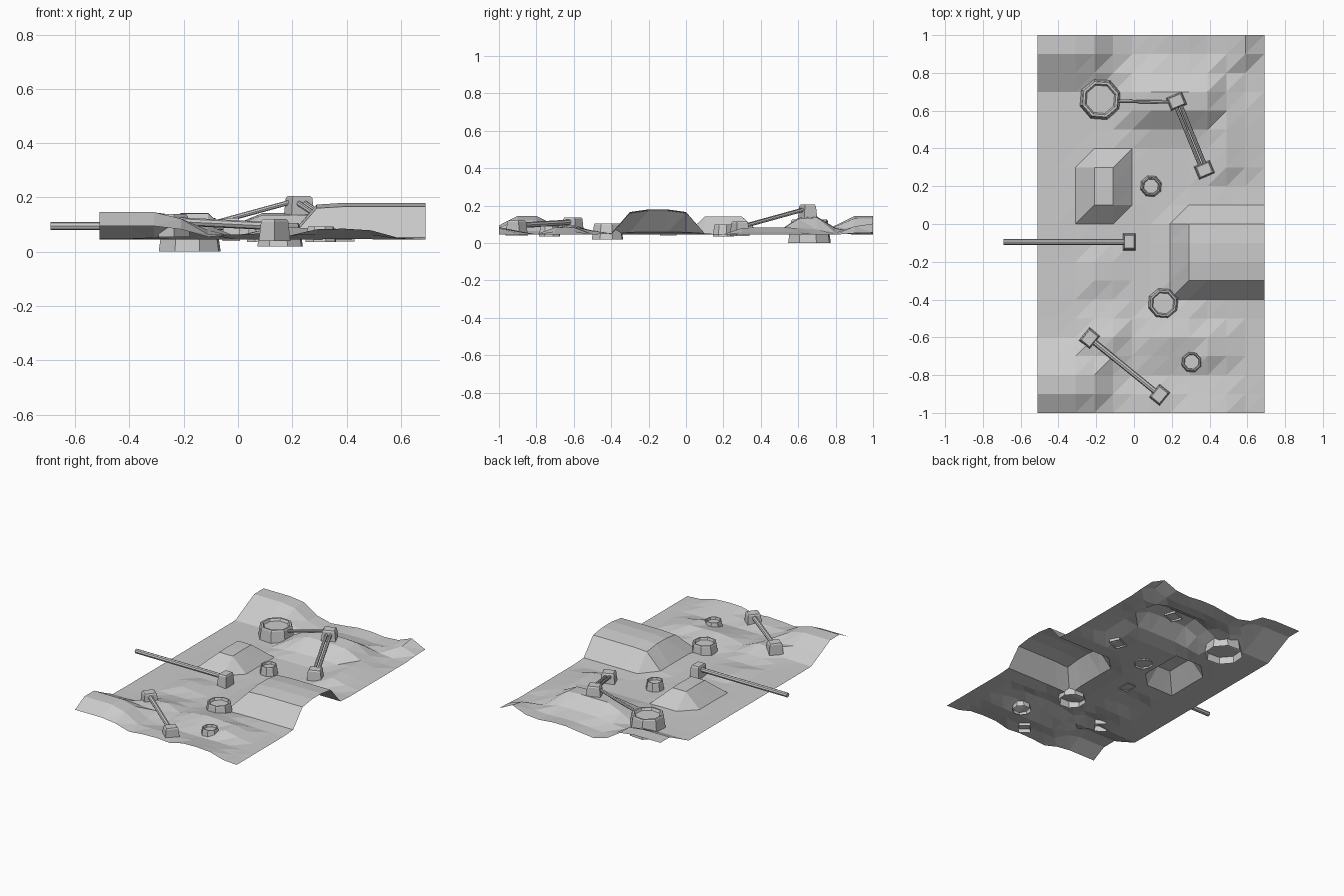
import bpy, bmesh, math
from mathutils import Vector, Matrix

if "Cube" in bpy.data.objects:
    bpy.data.objects.remove(bpy.data.objects["Cube"], do_unlink=True)

BASE = 0.045


def add_object(name, bm):
    mesh = bpy.data.meshes.new(name)
    bm.normal_update()
    bm.to_mesh(mesh)
    bm.free()
    obj = bpy.data.objects.new(name, mesh)
    bpy.context.collection.objects.link(obj)
    return obj


# Hills: centre x, centre y, half width, half depth, slope width, height
HILLS = [
    (-0.51, 1.0, 0.47, 0.31, 0.22, 0.1),     # back right corner ridge
    (-0.51, -0.85, 0.47, 0.27, 0.25, 0.105),  # front right corner ridge
    (-0.16, 0.2, 0.16, 0.21, 0.12, 0.1),     # mound beside the middle
    (0.69, -0.15, 0.53, 0.27, 0.15, 0.135),  # large side hill
    (0.22, 0.66, 0.34, 0.22, 0.2, 0.1),      # back hill
    (0.5, 0.45, 0.15, 0.27, 0.15, 0.04),
    (0.58, 1.0, 0.15, 0.2, 0.15, 0.06),
    (0.25, 0.97, 0.25, 0.17, 0.2, 0.03),
    (-0.18, -0.25, 0.15, 0.15, 0.15, 0.03),
    (0.2, -0.6, 0.25, 0.2, 0.2, 0.045),
    (0.4, -0.65, 0.17, 0.17, 0.17, 0.05),
    (-0.15, -0.62, 0.2, 0.2, 0.2, 0.06),
    (0.38, -1.0, 0.26, 0.2, 0.2, 0.04),
    (0.08, -0.95, 0.2, 0.15, 0.15, 0.03),
]


def ramp(reach, width):
    t = min(max(reach / width, 0), 1)
    return t * t * (3 - 2 * t)


def height(x, y):
    return BASE + max(h * ramp(rx - abs(x - cx), w) * ramp(ry - abs(y - cy), w)
                      for cx, cy, rx, ry, w, h in HILLS)


# Ground sheet, every cell split along the same diagonal
bm = bmesh.new()
rows = []
for j in range(21):
    row = []
    for i in range(13):
        x, y = -0.51 + i / 10, -1 + j / 10
        row.append(bm.verts.new((x, y, height(x, y))))
    rows.append(row)
for low, high in zip(rows, rows[1:]):
    for i in range(12):
        bm.faces.new((low[i], low[i + 1], high[i + 1]))
        bm.faces.new((low[i], high[i + 1], high[i]))
add_object("ground", bm)


# Octagonal tapered basin with rim, recessed floor and open underside
def basin(name, x, y, radius, bottom, top):
    profile = [(1, bottom), (0.86, top - 0.008), (0.82, top),
               (0.72, top), (0.65, top - 0.015)]
    bm = bmesh.new()
    rings = []
    for scale, z in profile:
        ring = []
        for k in range(8):
            a = math.tau * (k + 0.4) / 8
            ring.append(bm.verts.new((x + radius * scale * math.cos(a),
                                      y + radius * scale * math.sin(a), z)))
        rings.append(ring)
    for a, b in zip(rings, rings[1:]):
        for k in range(8):
            n = (k + 1) % 8
            bm.faces.new((a[k], a[n], b[n], b[k]))
    bm.faces.new(rings[-1])
    add_object(name, bm)


basin("large_basin", -0.178, 0.66, 0.12, 0.0, 0.125)
basin("medium_basin", 0.155, -0.42, 0.088, 0.02, 0.105)
basin("small_basin_back", 0.09, 0.2, 0.06, 0.035, 0.1)
basin("small_basin_front", 0.305, -0.73, 0.06, 0.035, 0.092)


# Tapered block with chamfered top and open underside
def block(name, x, y, bottom, top, angle, along=0.075, across=0.092):
    bm = bmesh.new()
    rings = []
    for scale, z in ((1, bottom), (0.86, top - 0.008), (0.74, top)):
        rings.append([bm.verts.new((sx * along * scale / 2, sy * across * scale / 2, z))
                      for sx, sy in ((-1, -1), (1, -1), (1, 1), (-1, 1))])
    for a, b in zip(rings, rings[1:]):
        for k in range(4):
            n = (k + 1) % 4
            bm.faces.new((a[k], a[n], b[n], b[k]))
    bm.faces.new(rings[-1])
    bm.transform(Matrix.Translation((x, y, 0)) @ Matrix.Rotation(angle, 4, "Z"))
    add_object(name, bm)


# Straight pipe between two points
def pipe(name, start, end, radius):
    a, b = Vector(start), Vector(end)
    bm = bmesh.new()
    bmesh.ops.create_cone(bm, cap_ends=True, segments=8, radius1=radius,
                          radius2=radius, depth=(b - a).length)
    turn = (b - a).to_track_quat("Z", "Y").to_matrix().to_4x4()
    bm.transform(Matrix.Translation((a + b) / 2) @ turn)
    add_object(name, bm)


# Back pipeline: basin to upper block, twin pipes down to lower block
slope = math.atan2(-0.36, 0.15)
block("upper_block", 0.225, 0.65, 0.125, 0.205, slope)
block("lower_block", 0.373, 0.287, 0.038, 0.115, slope)
pipe("basin_pipe", (-0.08, 0.65, 0.108), (0.22, 0.645, 0.19), 0.009)
for side in (-1, 1):
    dx, dy = side * 0.013 * -math.sin(slope), side * 0.013 * math.cos(slope)
    pipe("twin_pipe", (0.225 + dx, 0.65 + dy, 0.185),
         (0.373 + dx, 0.287 + dy, 0.085), 0.01)

# Front pipeline between two blocks
front = math.atan2(-0.3, 0.37)
block("front_block_inner", -0.235, -0.605, 0.055, 0.138, front)
block("front_block_outer", 0.135, -0.905, 0.04, 0.12, front)
pipe("front_pipe", (-0.235, -0.605, 0.112), (0.135, -0.905, 0.094), 0.015)

# Long level pipe reaching past the edge
block("side_block", -0.025, -0.095, 0.04, 0.125, 0, 0.066, 0.09)
pipe("side_pipe", (-0.69, -0.095, 0.095), (-0.025, -0.095, 0.095), 0.015)
